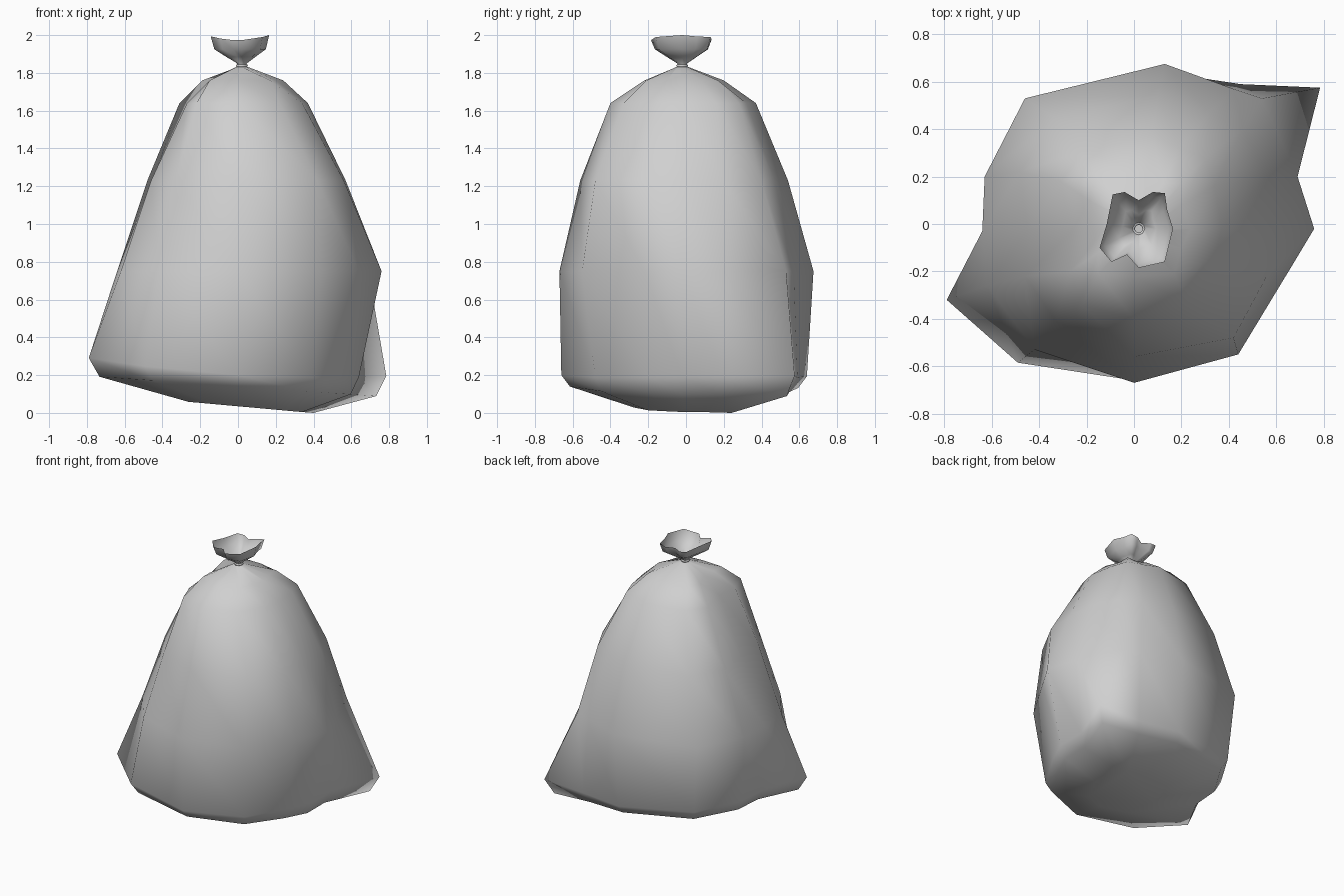
import bpy, bmesh
from mathutils import Vector

if "Cube" in bpy.data.objects:
    bpy.data.objects.remove(bpy.data.objects["Cube"], do_unlink=True)


def make_material(name, color):
    mat = bpy.data.materials.new(name)
    mat.use_nodes = True
    mat.diffuse_color = color
    mat.node_tree.nodes["Principled BSDF"].inputs["Base Color"].default_value = color
    return mat


plastic = make_material("grey plastic", (0.63, 0.63, 0.63, 1))
CENTRE = Vector((0.02, -0.02))


def level(outline, height):
    """Lift an outline; the height may be a rule of x."""
    return [Vector((x, y, height(x) if callable(height) else height)) for x, y in outline]


def scaled(outline, factor, centre=CENTRE):
    return [centre + (Vector(p) - centre) * factor for p in outline]


def pinch(radius):
    """Small round outline whose points follow the folds of the mouth."""
    return [CENTRE + (Vector(p) - CENTRE).normalized() * radius for p in mouth]


def loft(name, rings, close_start=False):
    """Skin the rings with triangles, so the folds run from low corners up to the next rib."""
    bm = bmesh.new()
    loops = [[bm.verts.new(p) for p in ring] for ring in rings]
    n = len(loops[0])
    for low, high in zip(loops, loops[1:]):
        for i in range(n):
            j = (i + 1) % n
            bm.faces.new((low[i], low[j], high[i]))
            bm.faces.new((low[j], high[j], high[i]))
    if close_start:
        bm.faces.new(loops[0][::-1])
    mesh = bpy.data.meshes.new(name)
    bm.to_mesh(mesh)
    bm.free()
    mesh.materials.append(plastic)
    obj = bpy.data.objects.new(name, mesh)
    bpy.context.collection.objects.link(obj)
    for poly in mesh.polygons:
        poly.use_smooth = True
    return obj


# Outlines of the sack, each running round from the left side (+x)
base = [(.64, -.02), (.64, .2), (.785, .575), (.45, .59), (.12, .64), (-.42, .5), (-.61, .2),
        (-.63, -.03), (-.79, -.32), (-.49, -.585), (0, -.66), (.39, -.48), (.56, -.2)]
belly = [(.76, -.02), (.69, .2), (.54, .53), (.42, .57), (.13, .675), (-.46, .53), (-.63, .2),
         (-.64, -.03), (-.62, -.26), (-.42, -.53), (0, -.67), (.44, -.55), (.64, -.22)]
chest = [(.57, -.02), (.56, .2), (.46, .4), (.32, .47), (.1, .54), (-.34, .45), (-.48, .22),
         (-.45, -.03), (-.46, -.22), (-.33, -.41), (0, -.56), (.42, -.48), (.56, -.22)]
shoulder = [(.37, -.02), (.34, .16), (.3, .28), (.19, .32), (.08, .37), (-.21, .31), (-.31, .18),
            (-.26, -.03), (-.27, -.2), (-.22, -.34), (0, -.4), (.22, -.33), (.34, -.15)]
crown = [(.24, -.02), (.2, .08), (.2, .17), (.12, .17), (.05, .2), (-.16, .2), (-.19, .1),
         (-.13, -.03), (-.15, -.12), (-.15, -.21), (0, -.22), (.17, -.21), (.2, -.1)]
mouth = [(.165, -.02), (.14, .06), (.13, .13), (.08, .135), (.02, .1), (-.04, .135), (-.09, .125),
         (-.115, 0), (-.145, -.1), (-.095, -.16), (-.03, -.13), (.02, -.185), (.13, -.16)]

# Sack with a tilted, rounded underside
loft("bag_body", [
    level(scaled(base, .42, Vector((.12, 0))), lambda x: max(0, .035 - .09 * x)),
    level(scaled(base, .93), lambda x: .14 - .07 * x),
    level(base, lambda x: .2 - .06 * x + .07 * x * x),
    level(belly, .75),
    level(chest, 1.23),
    level(shoulder, 1.64),
    level(crown, 1.76),
    level(pinch(.03), 1.832),
], close_start=True)

# Flared, crumpled mouth above the tie
loft("gathered_top", [
    level(pinch(.024), 1.83),
    level(pinch(.026), 1.85),
    level(scaled(mouth, .5), 1.885),
    level(scaled(mouth, .88), 1.925),
    level(mouth, lambda x: 1.973 + x * x),
])

# Tie round the neck
bpy.ops.mesh.primitive_torus_add(major_segments=13, minor_segments=6, major_radius=.024,
                                 minor_radius=.008, location=(CENTRE.x, CENTRE.y, 1.838))
tie = bpy.context.object
tie.name = "neck_tie"
tie.data.materials.append(plastic)
bpy.ops.object.shade_smooth()
